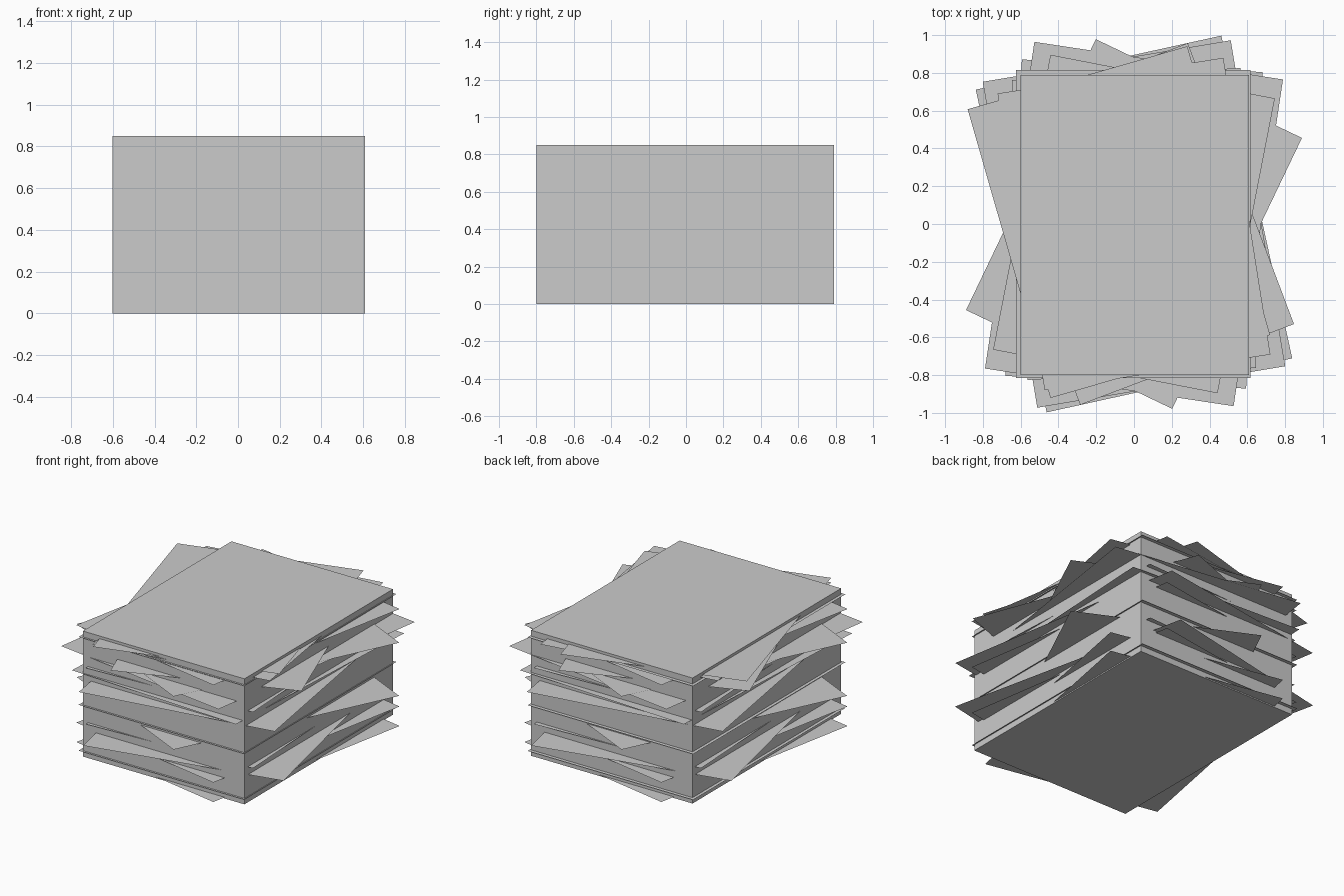
import bpy
import math

cube = bpy.data.objects.get("Cube")
if cube:
    bpy.data.objects.remove(cube, do_unlink=True)

WIDTH, DEPTH, HEIGHT = 1.21, 1.59, 0.85

paper = bpy.data.materials.new("paper_grey")
paper.use_nodes = True
paper.diffuse_color = (0.6, 0.6, 0.6, 1)
paper.node_tree.nodes["Principled BSDF"].inputs["Base Color"].default_value = (0.6, 0.6, 0.6, 1)


def add_sheet(name, z, angle, scale=1.0, x=0.0, y=0.0):
    """Flat loose sheet, turned about the vertical axis."""
    bpy.ops.mesh.primitive_plane_add(size=1, location=(x, y, z))
    sheet = bpy.context.object
    sheet.name = name
    sheet.scale = (WIDTH * scale, DEPTH * scale, 1)
    sheet.rotation_euler.z = math.radians(angle)
    sheet.data.materials.append(paper)


# Solid block of neatly stacked paper
bpy.ops.mesh.primitive_cube_add(size=1, location=(0.003, -0.005, HEIGHT / 2))
block = bpy.context.object
block.name = "paper_block"
block.scale = (WIDTH, DEPTH, HEIGHT)
block.data.materials.append(paper)

# Loose sheets fanning out: angle, scale, heights
fans = [
    (-25.6, 1.0, (0.33, 0.69)),
    (-11.0, 1.0, (0.008, 0.14, 0.80)),
    (-8.6, 1.1, (0.685,)),
    (-3.0, 1.055, (0.565,)),
    (9.0, 1.0, (0.176, 0.50, 0.825)),
    (9.5, 1.1, (0.527,)),
    (12.4, 1.1, (0.187,)),
    (20.7, 1.0, (0.728,)),
    (3.0, 1.0, (0.24, 0.62)),
]
for angle, scale, heights in fans:
    for z in heights:
        add_sheet("loose_sheet", z, angle, scale)

# Nearly aligned sheets that peek out as thin rims
for z in (0.04, 0.35, 0.81):
    add_sheet("rim_sheet", z, 0, 1.025, x=-0.004)

# Slipped sheet near the top
add_sheet("slipped_sheet", 0.832, 16, x=-0.08, y=0.01)
